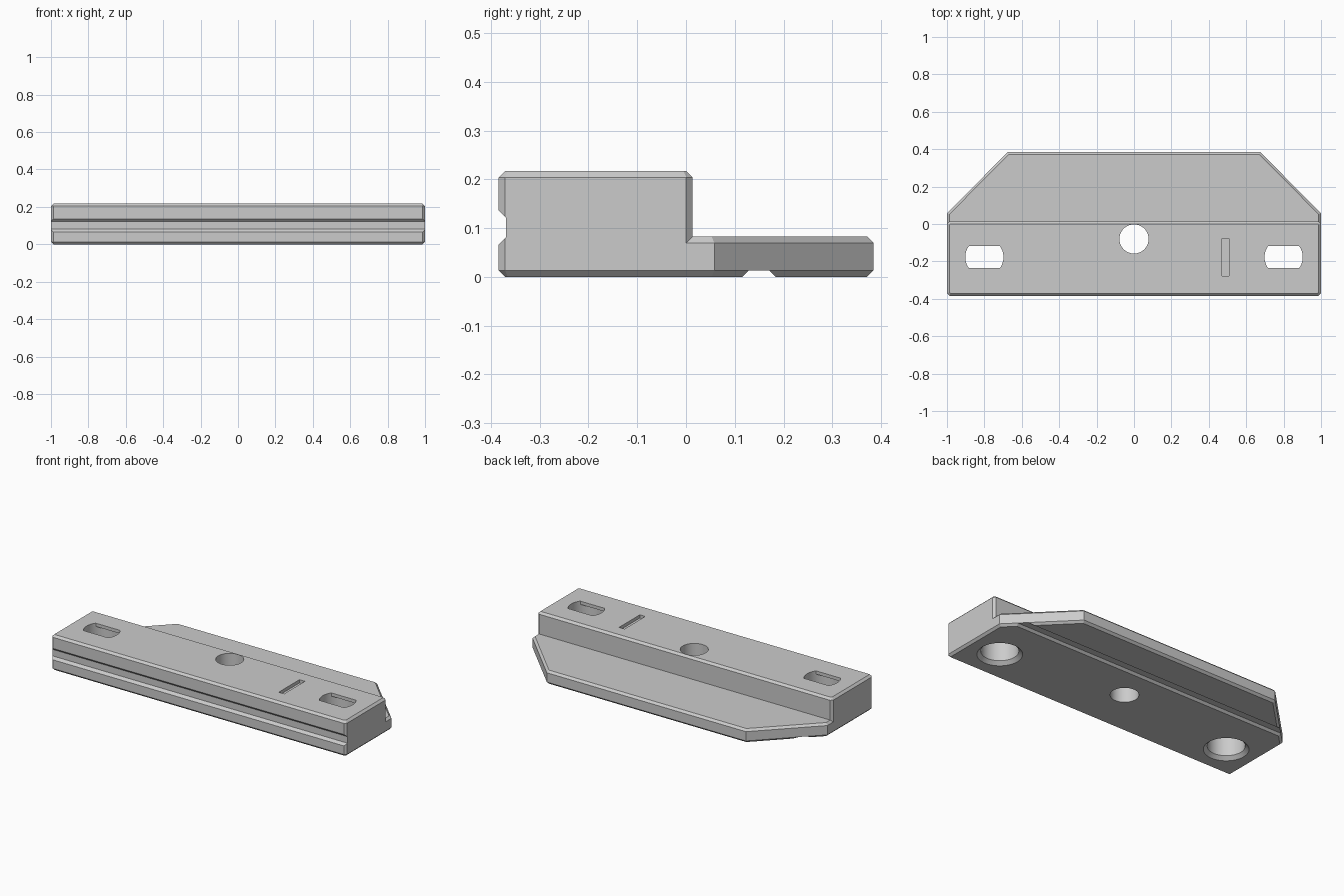
import bpy, bmesh, math
from mathutils import Vector

if "Cube" in bpy.data.objects:
    bpy.data.objects.remove(bpy.data.objects["Cube"], do_unlink=True)

CH = 0.013                      # chamfer size
FRONT, BACK, TOP, FLANGE_TOP, STEP = -0.384, 0.384, 0.217, 0.083, 0.0135

grey = bpy.data.materials.new("plain grey")
grey.use_nodes = True
colour = (0.6, 0.6, 0.6, 1)
grey.diffuse_color = colour
grey.node_tree.nodes["Principled BSDF"].inputs["Base Color"].default_value = colour


def prism(name, outline, low, high, axis="z", chamfer=()):
    """Extrude an outline along z, or a (y, z) profile along x; chamfer the rims at the listed heights."""
    place = (lambda p, d: Vector((p[0], p[1], d))) if axis == "z" else (lambda p, d: Vector((d, p[0], p[1])))
    bm = bmesh.new()
    face = bm.faces.new([bm.verts.new(place(p, low)) for p in outline])
    ext = bmesh.ops.extrude_face_region(bm, geom=[face])
    moved = [v for v in ext["geom"] if isinstance(v, bmesh.types.BMVert)]
    bmesh.ops.translate(bm, verts=moved, vec=place((0, 0), high - low))
    bmesh.ops.recalc_face_normals(bm, faces=bm.faces)
    rims = [e for e in bm.edges for z in chamfer if all(abs(v.co.z - z) < 1e-5 for v in e.verts)]
    if rims:
        bmesh.ops.bevel(bm, geom=rims, offset=CH, offset_type="OFFSET", segments=1,
                        affect="EDGES", clamp_overlap=False)
    return make_object(name, bm)


def make_object(name, bm):
    mesh = bpy.data.meshes.new(name)
    bm.to_mesh(mesh)
    bm.free()
    ob = bpy.data.objects.new(name, mesh)
    bpy.context.collection.objects.link(ob)
    return ob


def circle(x, y, r, half_width=1.0, n=64):
    """Circle outline, optionally flattened to a band of the given half width."""
    return [(x + r * math.cos(a), y + max(-half_width, min(half_width, r * math.sin(a))))
            for a in (2 * math.pi * (i + 0.5) / n for i in range(n))]


def cone(name, x, y, r_low, r_high, low, high):
    bm = bmesh.new()
    bmesh.ops.create_cone(bm, cap_ends=True, segments=64, radius1=r_low, radius2=r_high, depth=high - low)
    bmesh.ops.translate(bm, verts=bm.verts, vec=(x, y, (low + high) / 2))
    return make_object(name, bm)


def combine(base, tool, operation):
    tool.hide_render = True
    mod = base.modifiers.new(tool.name, "BOOLEAN")
    mod.object, mod.operation, mod.solver = tool, operation, "EXACT"
    bpy.context.view_layer.objects.active = base
    bpy.ops.object.modifier_apply(modifier=mod.name)
    bpy.data.objects.remove(tool, do_unlink=True)


# Low plate with angled rear corners
right_half = [(1 - CH, FRONT), (1, FRONT + CH), (1, 0.058), (0.675, BACK)]
plate_outline = right_half + [(-x, y) for x, y in reversed(right_half)]
plate = prism("mounting_block", plate_outline, 0, FLANGE_TOP, chamfer=(0, FLANGE_TOP))

# Raised front block
right_half = [(1 - CH, FRONT), (1, FRONT + CH), (1, STEP - CH), (1 - CH, STEP)]
block_outline = right_half + [(-x, y) for x, y in reversed(right_half)]
combine(plate, prism("raised_block", block_outline, 0.04, TOP, chamfer=(TOP,)), "UNION")

# Long grooves with sloped walls in the front and the underside
deep = 0.015
front_groove = [(FRONT - deep, 0.051), (FRONT + deep, 0.081), (FRONT + deep, 0.121), (FRONT - deep, 0.151)]
combine(plate, prism("front_groove", front_groove, -1.2, 1.2, "x"), "DIFFERENCE")
under_groove = [(0.101, -deep), (0.129, CH), (0.171, CH), (0.199, -deep)]
combine(plate, prism("under_groove", under_groove, -1.2, 1.2, "x"), "DIFFERENCE")

# Central through hole
combine(plate, prism("centre_hole", circle(0, -0.08, 0.078), -0.1, 0.4), "DIFFERENCE")

# Side bores: countersunk from below, with a thin slotted lip on top
for x in (-0.8, 0.8):
    combine(plate, prism("bore", circle(x, -0.177, 0.103), -0.1, TOP - 0.02), "DIFFERENCE")
    combine(plate, prism("slot", circle(x, -0.177, 0.102, 0.059), 0.15, 0.4), "DIFFERENCE")
    combine(plate, cone("countersink", x, -0.177, 0.145, 0.1025, -0.02, 0.0205), "DIFFERENCE")

# Shallow marker notch on the top
notch = [(0.471, -0.278), (0.508, -0.278), (0.508, -0.077), (0.471, -0.077)]
combine(plate, prism("marker_notch", notch, TOP - 0.02, 0.4), "DIFFERENCE")

plate.data.materials.clear()
plate.data.materials.append(grey)
for poly in plate.data.polygons:
    poly.material_index = 0

bpy.ops.object.select_all(action="DESELECT")
plate.select_set(True)
bpy.context.view_layer.objects.active = plate
bpy.ops.object.shade_smooth_by_angle(angle=math.radians(25))
